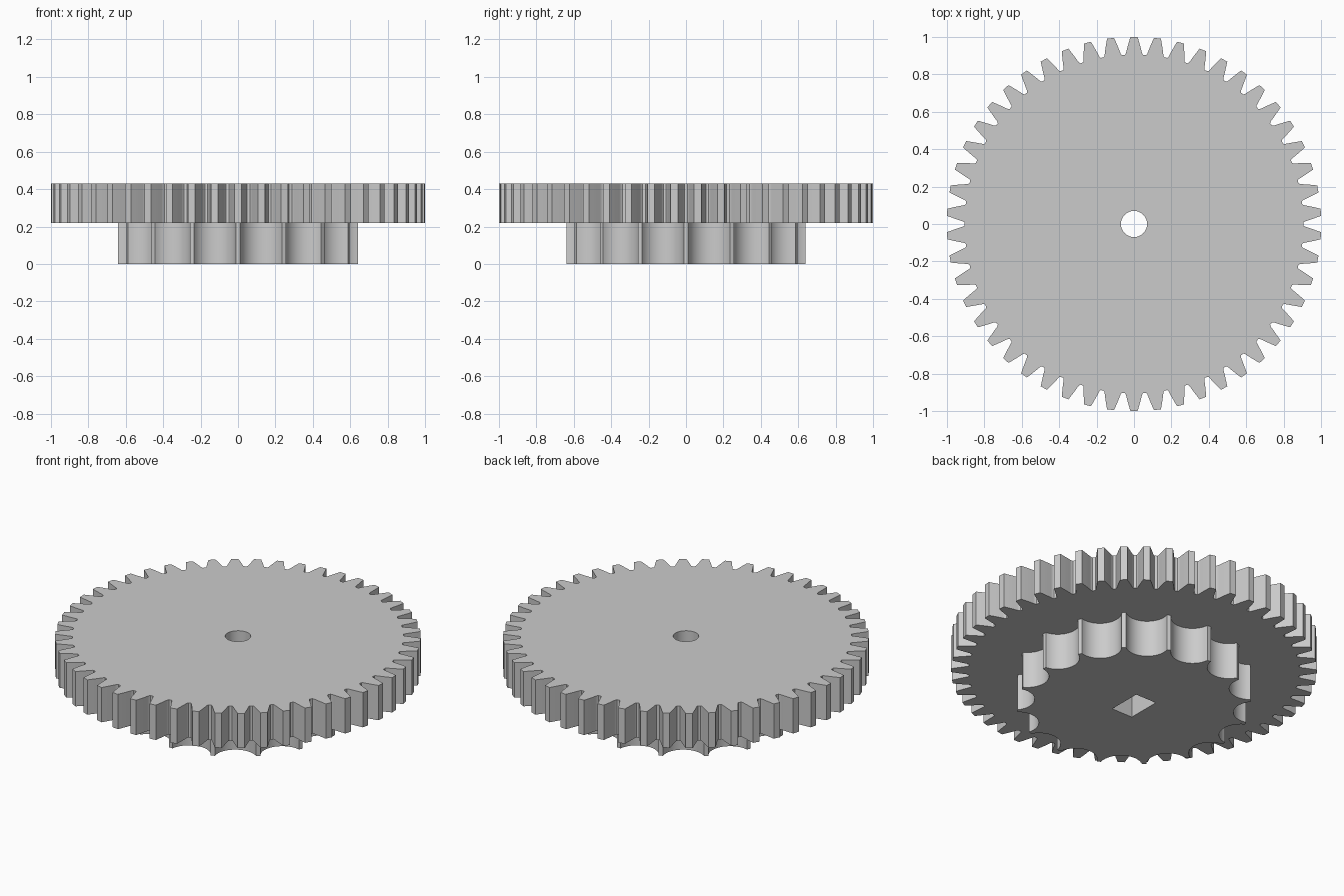
import bpy
import bmesh
import math

cube = bpy.data.objects.get("Cube")
if cube:
    bpy.data.objects.remove(cube, do_unlink=True)

grey = bpy.data.materials.new("plain_grey")
grey.use_nodes = True
colour = (0.6, 0.6, 0.6, 1)
grey.diffuse_color = colour
grey.node_tree.nodes["Principled BSDF"].inputs["Base Color"].default_value = colour


def polar(radius, angle):
    return radius * math.cos(angle), radius * math.sin(angle)


def plate(name, outline, hole, bottom, top):
    """Fill an outline around a hole and extrude it upward."""
    bm = bmesh.new()
    for loop in (outline, hole):
        verts = [bm.verts.new((x, y, bottom)) for x, y in loop]
        for a, b in zip(verts, verts[1:] + verts[:1]):
            bm.edges.new((a, b))
    bmesh.ops.triangle_fill(bm, edges=bm.edges[:], use_beauty=True)
    made = bmesh.ops.extrude_face_region(bm, geom=bm.faces[:], use_keep_orig=True)
    raised = [g for g in made["geom"] if isinstance(g, bmesh.types.BMVert)]
    bmesh.ops.translate(bm, verts=raised, vec=(0, 0, top - bottom))
    bmesh.ops.recalc_face_normals(bm, faces=bm.faces[:])
    mesh = bpy.data.meshes.new(name)
    bm.to_mesh(mesh)
    bm.free()
    mesh.materials.append(grey)
    obj = bpy.data.objects.new(name, mesh)
    bpy.context.collection.objects.link(obj)
    bpy.ops.object.select_all(action="DESELECT")
    obj.select_set(True)
    bpy.context.view_layer.objects.active = obj
    bpy.ops.object.shade_smooth_by_angle(angle=math.radians(30))
    return obj


# Spur gear: half tooth flank as (radius, half width), mirrored and repeated
TEETH = 50
flank = [(0.905, 0.049), (0.911, 0.044), (0.922, 0.041),
         (0.945, 0.035), (0.97, 0.028), (1.0, 0.019)]
gear_outline = []
for i in range(TEETH):
    centre = math.pi / 2 + i * math.tau / TEETH
    gear_outline += [polar(r, centre - w / r) for r, w in flank]
    gear_outline += [polar(r, centre + w / r) for r, w in reversed(flank)]

round_hole = [polar(0.07, i * math.tau / 48) for i in range(48)]
plate("gear_wheel", gear_outline, round_hole, 0.22, 0.43)

# Sprocket: circular roller seats between narrow teeth
SEATS = 16
SEAT_CENTRE, SEAT_RADIUS, TIP_RADIUS = 0.666, 0.119, 0.64
cosine = (TIP_RADIUS**2 - SEAT_CENTRE**2 - SEAT_RADIUS**2) / (2 * SEAT_CENTRE * SEAT_RADIUS)
sweep = math.pi - math.acos(cosine)
STEPS = 16
sprocket_outline = []
for i in range(SEATS):
    direction = (i + 0.5) * math.tau / SEATS
    cx, cy = polar(SEAT_CENTRE, direction)
    for s in range(STEPS + 1):
        turn = direction + math.pi + sweep * (1 - 2 * s / STEPS)
        dx, dy = polar(SEAT_RADIUS, turn)
        sprocket_outline.append((cx + dx, cy + dy))

# Rectangular shaft socket, long side along y
socket = [(-0.07, -0.102), (0.07, -0.102), (0.07, 0.102), (-0.07, 0.102)]
plate("sprocket", sprocket_outline, socket, 0.0, 0.22)
